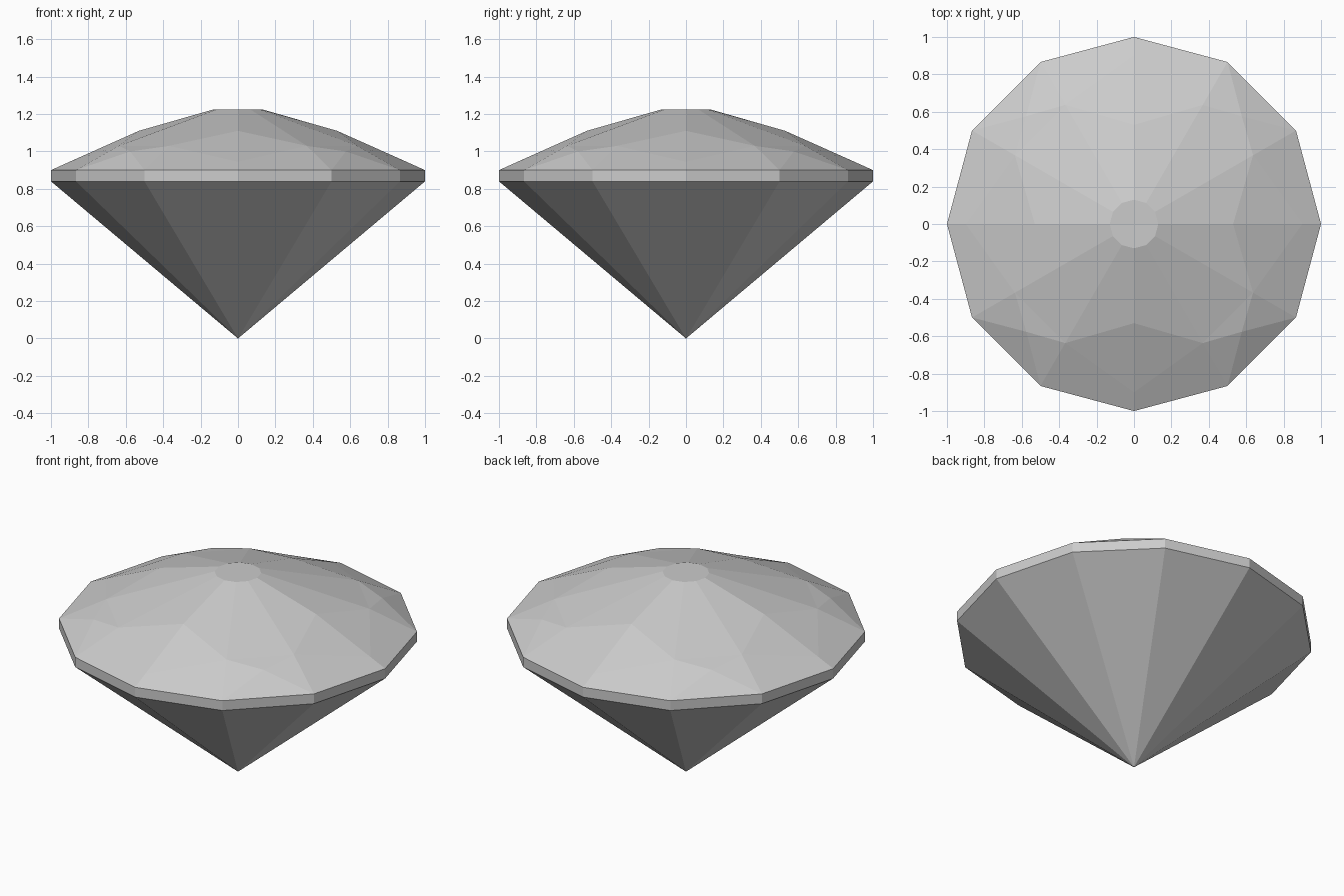
import bpy, bmesh
from math import cos, sin, radians

cube = bpy.data.objects.get("Cube")
if cube:
    bpy.data.objects.remove(cube)

# One plain grey for the whole stone
grey = bpy.data.materials.new("stone_grey")
grey.use_nodes = True
colour = (0.6, 0.6, 0.6, 1)
grey.diffuse_color = colour
grey.node_tree.nodes["Principled BSDF"].inputs["Base Color"].default_value = colour

STEP = 30
ANGLES = range(0, 360, STEP)
GIRDLE_LOW, GIRDLE_TOP, TABLE_Z = 0.84, 0.90, 1.225


def polar(angle, radius, z):
    a = radians(angle)
    return (radius * cos(a), radius * sin(a), z)


def make_part(name, facets):
    """Join flat facets, given as lists of points, into one object."""
    bm = bmesh.new()
    for points in facets:
        bm.faces.new([bm.verts.new(p) for p in points])
    bmesh.ops.remove_doubles(bm, verts=bm.verts, dist=0.001)
    mesh = bpy.data.meshes.new(name)
    bm.to_mesh(mesh)
    bm.free()
    mesh.materials.append(grey)
    obj = bpy.data.objects.new(name, mesh)
    bpy.context.collection.objects.link(obj)


def low(a):
    return polar(a, 1, GIRDLE_LOW)


def rim(a):
    return polar(a, 1, GIRDLE_TOP)


def table(a):
    return polar(a, 0.13, TABLE_Z)


def shoulder(a):
    # The four axis corners sit higher and further in than the rest
    return polar(a, 0.53, 1.11) if a % 90 == 0 else polar(a, 0.735, 1.03)


# Pointed lower half
make_part("pavilion", [[(0, 0, 0), low(a + STEP), low(a)] for a in ANGLES])

# Thin upright band
make_part("girdle", [[low(a), low(a + STEP), rim(a + STEP), rim(a)] for a in ANGLES])

# Flat top and the main facets around it
crown = [[table(a) for a in ANGLES]]
for a in ANGLES:
    crown.append([table(a), shoulder(a), shoulder(a + STEP), table(a + STEP)])

# Lower crown facets, repeated in each quarter
for q in range(0, 360, 90):
    # Kite on the axis and the facets on either side of it
    tip = polar(q, 0.9, 0.945)
    left, right = q + STEP, q - STEP
    crown.append([shoulder(q), tip, shoulder(left)])
    crown.append([shoulder(q), shoulder(right), tip])
    crown.append([tip, rim(q), rim(left), shoulder(left)])
    crown.append([tip, shoulder(right), rim(right), rim(q)])
    # Four facets fanned about the diagonal corner
    peak = polar(q + 45, 0.815, 1.0)
    a, b = q + STEP, q + 2 * STEP
    ring = [shoulder(a), rim(a), rim(b), shoulder(b)]
    for i in range(4):
        crown.append([peak, ring[i], ring[(i + 1) % 4]])
make_part("crown", crown)
